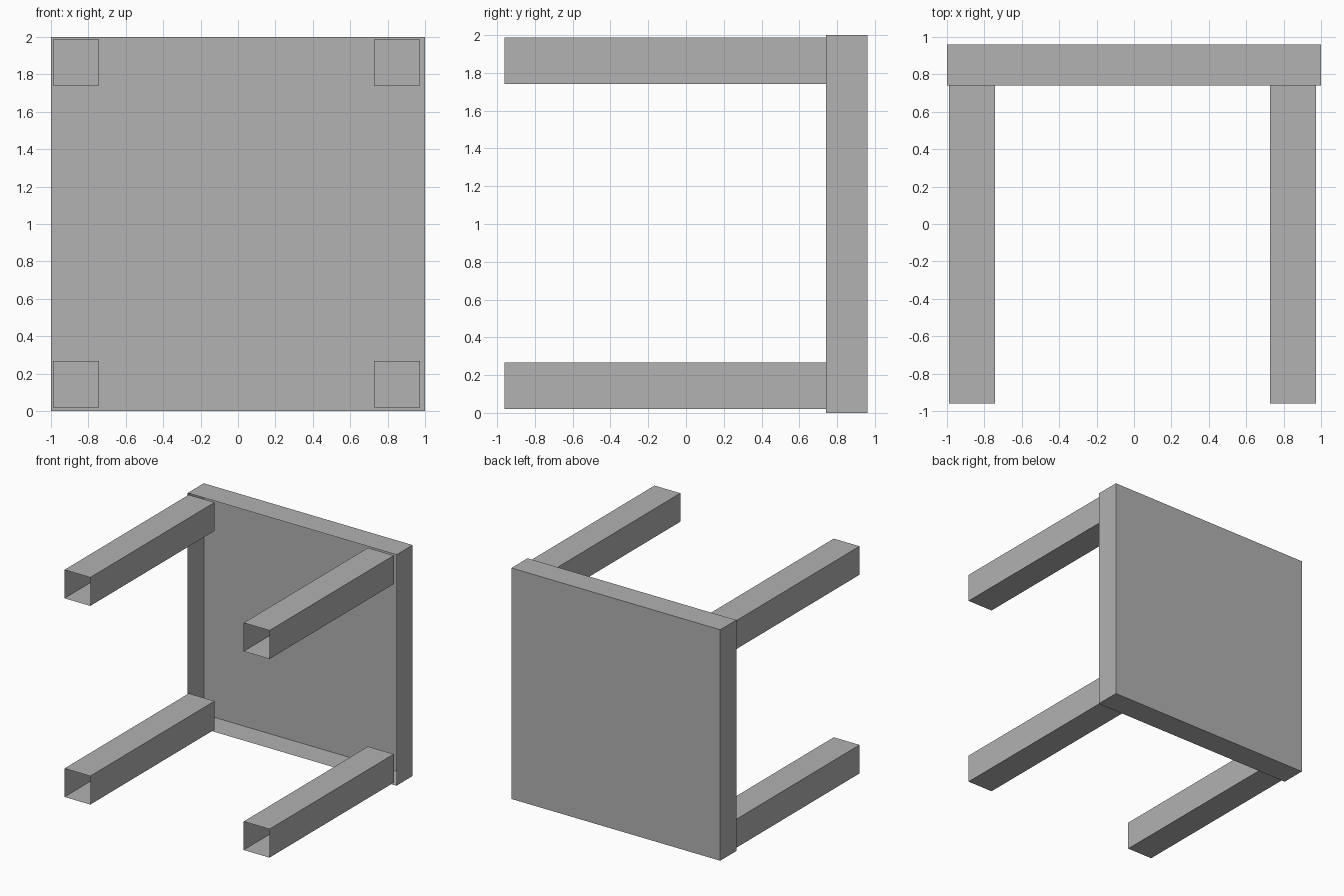
import bpy
import bmesh
from mathutils import Vector

cube = bpy.data.objects.get("Cube")
if cube:
    bpy.data.objects.remove(cube, do_unlink=True)

# One plain grey for the whole table
grey = bpy.data.materials.new("plain grey")
grey.use_nodes = True
colour = (0.445, 0.445, 0.445, 1)
grey.diffuse_color = colour
grey.node_tree.nodes["Principled BSDF"].inputs["Base Color"].default_value = colour


def open_box(name, low, high):
    """Thin-walled box whose front (-y) end is left open."""
    low, high = Vector(low), Vector(high)
    size, centre = high - low, (low + high) / 2
    bm = bmesh.new()
    bmesh.ops.create_cube(bm, size=1)
    front = [f for f in bm.faces if f.normal.y < -0.5]
    bmesh.ops.delete(bm, geom=front, context="FACES")
    bmesh.ops.scale(bm, vec=size, verts=bm.verts)
    mesh = bpy.data.meshes.new(name)
    bm.to_mesh(mesh)
    bm.free()
    mesh.materials.append(grey)
    obj = bpy.data.objects.new(name, mesh)
    obj.location = centre
    bpy.context.collection.objects.link(obj)


# Table top, standing on its edge with a hollow underside
JOIN, BACK, FOOT = 0.74, 0.96, -0.96
open_box("table_top", (-1, JOIN, 0), (1, BACK, 2))

# Four hollow legs reaching forward from the corners
WIDTH = 0.247
for side, x in (("right", -0.99), ("left", 0.727)):
    for level, z in (("lower", 0.02), ("upper", 1.74)):
        open_box(f"{level}_{side}_leg", (x, FOOT, z), (x + WIDTH, JOIN, z + WIDTH))
